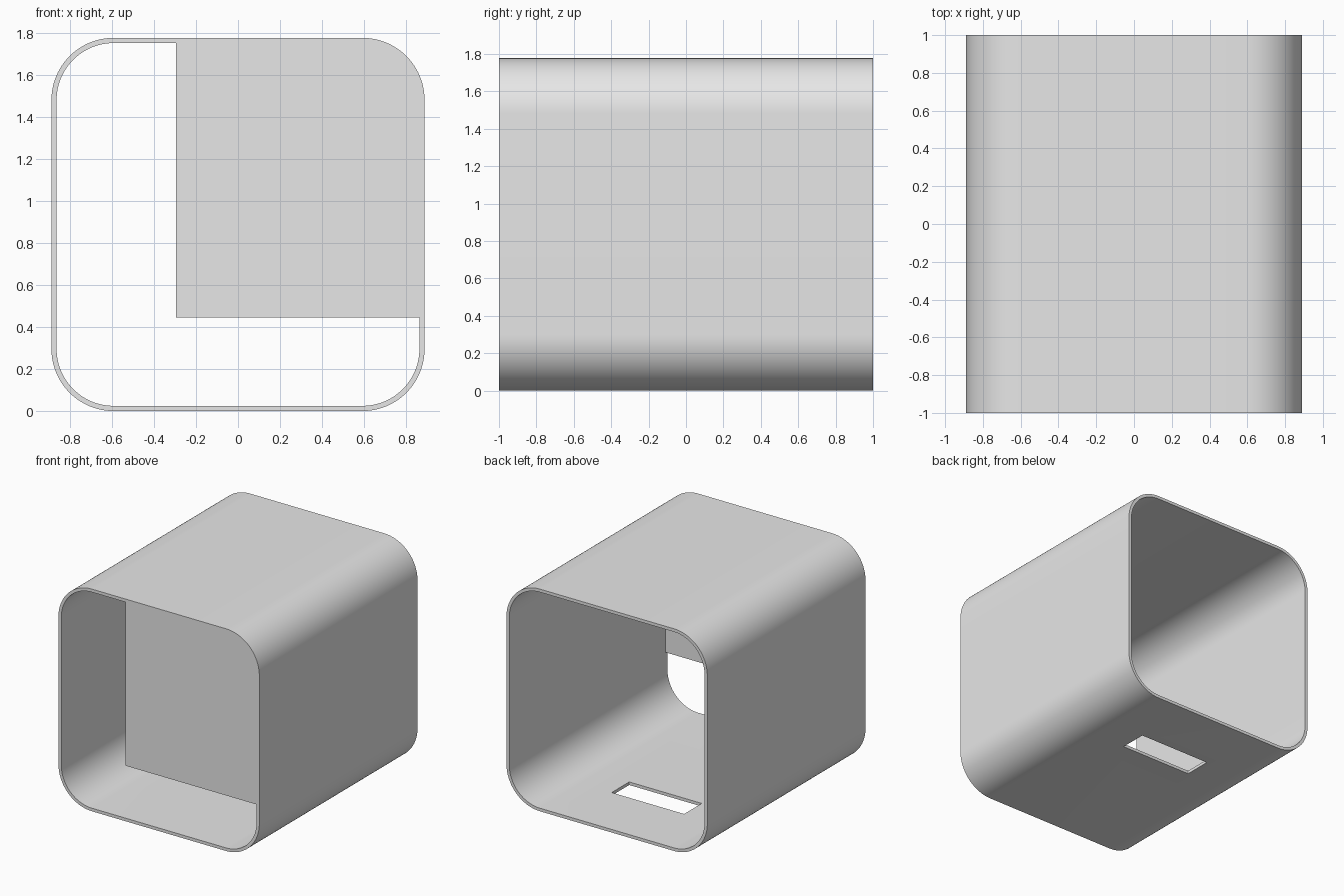
import bpy
import bmesh
from math import sin, cos, pi

cube = bpy.data.objects.get("Cube")
if cube:
    bpy.data.objects.remove(cube, do_unlink=True)

UNIT = 2 / 81               # wall thickness; all sizes are multiples of it
HALF = 36 * UNIT            # half of the outer width and height
RADIUS = 12 * UNIT          # outer corner radius
STEPS = 24                  # segments per rounded corner

grey = bpy.data.materials.new("plain_grey")
grey.use_nodes = True
grey.diffuse_color = (0.8, 0.8, 0.8, 1)
grey.node_tree.nodes["Principled BSDF"].inputs["Base Color"].default_value = (0.8, 0.8, 0.8, 1)


def corner(sx, sz, start, inset):
    """Points of one rounded corner, counter-clockwise from the start angle."""
    r = RADIUS - inset
    cx, cz = sx * (HALF - RADIUS), HALF + sz * (HALF - RADIUS)
    angles = [start + pi / 2 * i / STEPS for i in range(STEPS + 1)]
    return [(cx + r * cos(a), cz + r * sin(a)) for a in angles]


def rounded_square(inset):
    return (corner(1, 1, 0, inset) + corner(-1, 1, pi / 2, inset)
            + corner(-1, -1, pi, inset) + corner(1, -1, 3 * pi / 2, inset))


def extrude_profile(name, points, y0, y1):
    """Solid made by sweeping an x-z profile along y."""
    bm = bmesh.new()
    face = bm.faces.new([bm.verts.new((x, y0, z)) for x, z in points])
    swept = bmesh.ops.extrude_face_region(bm, geom=[face])
    for v in swept["geom"]:
        if isinstance(v, bmesh.types.BMVert):
            v.co.y = y1
    bmesh.ops.recalc_face_normals(bm, faces=bm.faces)
    mesh = bpy.data.meshes.new(name)
    bm.to_mesh(mesh)
    bm.free()
    mesh.materials.append(grey)
    obj = bpy.data.objects.new(name, mesh)
    bpy.context.collection.objects.link(obj)
    return obj


def combine(target, tool, operation):
    """Apply a boolean and discard the tool."""
    bpy.ops.object.select_all(action="DESELECT")
    bpy.context.view_layer.objects.active = target
    target.select_set(True)
    mod = target.modifiers.new(tool.name, "BOOLEAN")
    mod.operation, mod.object, mod.solver = operation, tool, "EXACT"
    bpy.ops.object.modifier_apply(modifier=mod.name)
    bpy.data.objects.remove(tool, do_unlink=True)


# Rounded square sleeve, open at both ends
sleeve = extrude_profile("sleeve", rounded_square(0), -1, 1)
combine(sleeve, extrude_profile("cavity", rounded_square(UNIT), -1.2, 1.2), "DIFFERENCE")

# Front panel, leaving an L-shaped opening; its rim is buried in the wall
mid = UNIT / 2
left, low = -12 * UNIT, 18 * UNIT
panel_outline = [(left, low), (HALF - mid, low)] + corner(1, 1, 0, mid) + [(left, 2 * HALF - mid)]
combine(sleeve, extrude_profile("front_panel", panel_outline, -1, -1 + UNIT), "UNION")

# Slot through the floor near the back
w = 13 * UNIT
slot_outline = [(-w, -UNIT), (w, -UNIT), (w, 3 * UNIT), (-w, 3 * UNIT)]
combine(sleeve, extrude_profile("floor_slot", slot_outline, 10.5 * UNIT, 19.5 * UNIT), "DIFFERENCE")

bpy.ops.object.shade_smooth_by_angle(angle=pi / 6)
